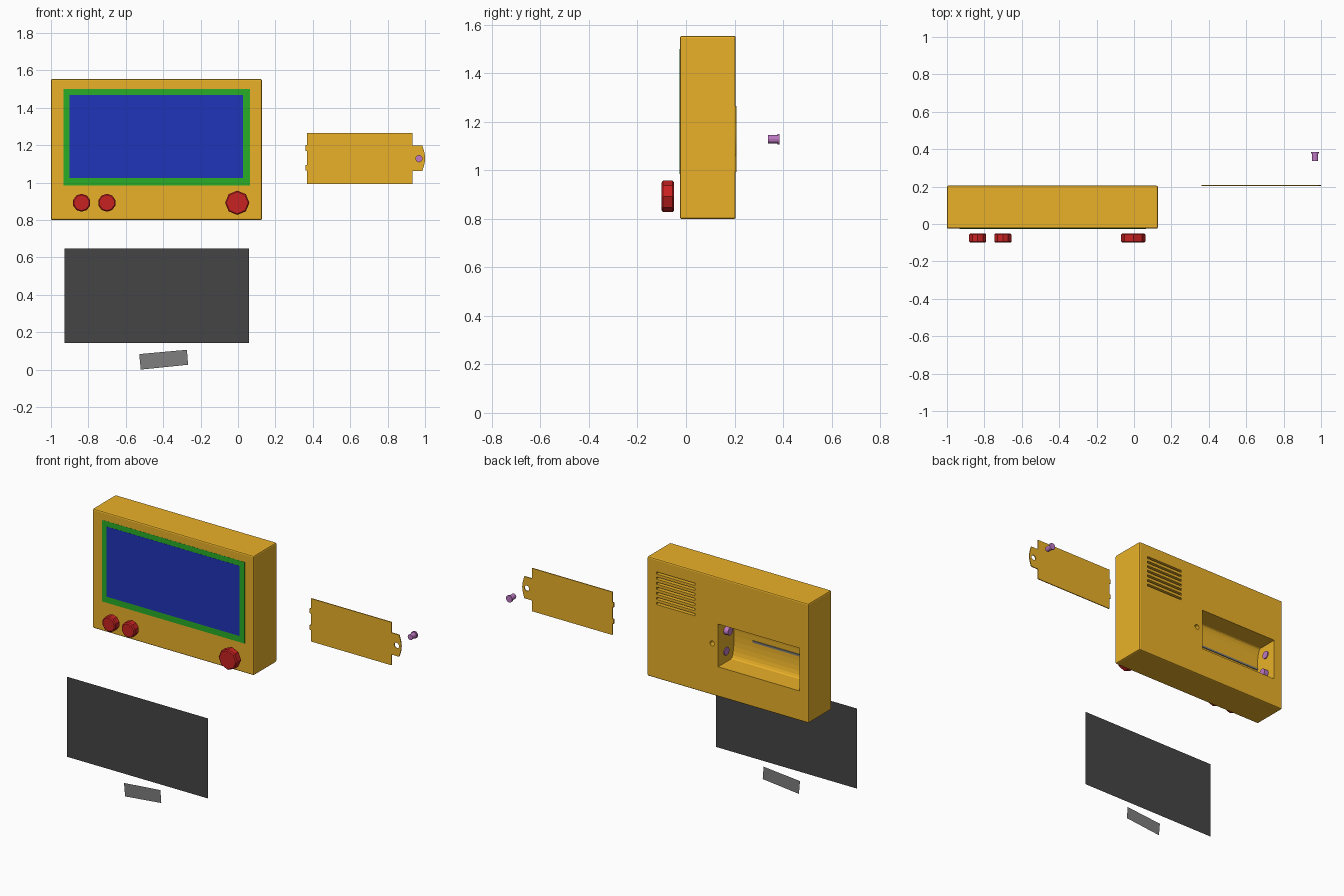
import bpy, bmesh, math
from mathutils import Vector

if "Cube" in bpy.data.objects:
    bpy.data.objects.remove(bpy.data.objects["Cube"])


def material(name, rgb):
    m = bpy.data.materials.new(name)
    m.diffuse_color = (*rgb, 1)
    m.use_nodes = True
    m.node_tree.nodes["Principled BSDF"].inputs["Base Color"].default_value = m.diffuse_color
    return m


YELLOW = material("yellow_plastic", (0.82, 0.44, 0.022))
GREEN = material("green_board", (0.022, 0.42, 0.022))
BLUE = material("blue_screen", (0.014, 0.034, 0.48))
RED = material("red_plastic", (0.58, 0.016, 0.016))
PURPLE = material("purple_metal", (0.52, 0.19, 0.55))
DARK = material("dark_glass", (0.06, 0.06, 0.06))
GREY = material("grey_foil", (0.21, 0.21, 0.21))


def finish(name, bm, mat):
    mesh = bpy.data.meshes.new(name)
    bm.to_mesh(mesh)
    bm.free()
    ob = bpy.data.objects.new(name, mesh)
    bpy.context.collection.objects.link(ob)
    if mat:
        mesh.materials.append(mat)
    return ob


def prism(name, pts, lo, hi, mat=None, axis='y', bevel=0, segments=1, caps_only=False):
    """Extrude a profile along y (points are x, z) or along x (points are y, z)."""
    place = (lambda p, t: (p[0], t, p[1])) if axis == 'y' else (lambda p, t: (t, p[0], p[1]))
    k = 1 if axis == 'y' else 0
    bm = bmesh.new()
    face = bm.faces.new([bm.verts.new(place(p, lo)) for p in pts])
    if hi != lo:
        ext = bmesh.ops.extrude_face_region(bm, geom=[face], use_keep_orig=True)
        verts = [g for g in ext['geom'] if isinstance(g, bmesh.types.BMVert)]
        shift = Vector((0, 0, 0))
        shift[k] = hi - lo
        bmesh.ops.translate(bm, verts=verts, vec=shift)
        bmesh.ops.recalc_face_normals(bm, faces=bm.faces)
    if bevel:
        edges = [e for e in bm.edges
                 if not caps_only or abs(e.verts[0].co[k] - e.verts[1].co[k]) < 1e-6]
        bmesh.ops.bevel(bm, geom=edges, offset=bevel, segments=segments,
                        profile=0.5, affect='EDGES')
    return finish(name, bm, mat)


def rect(x0, x1, z0, z1):
    return [(x0, z0), (x1, z0), (x1, z1), (x0, z1)]


def ring(a, b, r, n):
    return [(a + r * math.sin(2 * math.pi * i / n), b + r * math.cos(2 * math.pi * i / n))
            for i in range(n)]


def cut(target, cutters):
    """Subtract the cutters, then delete them."""
    bpy.context.view_layer.objects.active = target
    for c in cutters:
        c.hide_render = True
        mod = target.modifiers.new("cut", 'BOOLEAN')
        mod.operation, mod.solver, mod.object = 'DIFFERENCE', 'EXACT', c
        bpy.ops.object.modifier_apply(modifier=mod.name)
        bpy.data.objects.remove(c)


FRONT, BACK = -0.025, 0.205
X0, X1, Z0, Z1 = -0.937, -0.368, 0.988, 1.258      # battery bay
ZM = (Z0 + Z1) / 2

# Case with battery bay, screw hole and vents cut into the back
case = prism("case", rect(-1.0, 0.128, 0.799, 1.554), FRONT, BACK, YELLOW,
             bevel=0.008, segments=2)
arc = [(0.075 - 0.03 * math.sin(math.pi * i / 12), Z0 + (Z1 - Z0) * (0.5 - 0.5 * math.cos(math.pi * i / 12)))
       for i in range(13)]
cutters = [prism("bay_cutter", [(0.25, Z0)] + arc + [(0.25, Z1)], X0, X1, axis='x'),
           prism("hole_cutter", ring(-0.327, 1.125, 0.016, 16), 0.15, 0.25)]
for i in range(7):
    z = 1.466 - i * 0.032
    cutters.append(prism("vent_cutter", rect(-0.205, 0.064, z - 0.007, z + 0.007), 0.15, 0.25))
cut(case, cutters)

# Battery contacts: button and flat disc, swapped at the two ends
for side, x, d in (("right", X1, -1), ("left", X0, 1)):
    upper, lower = ZM + 0.066, ZM - 0.066
    zb, zd = (upper, lower) if d < 0 else (lower, upper)
    prism(side + "_button_contact", ring(0.125, zb, 0.025, 16), x, x + d * 0.03, PURPLE, 'x')
    prism(side + "_disc_contact", ring(0.125, zd, 0.025, 16), x, x + d * 0.006, PURPLE, 'x')

# Strip along the bay floor
prism("bay_strip", rect(X0, -0.5, ZM - 0.006, ZM + 0.006), 0.04, 0.05, GREY)

# Display, flush with the case front
prism("display_frame", rect(-0.932, 0.065, 0.985, 1.5), FRONT - 0.0008, -0.02, GREEN)
prism("display_screen", rect(-0.9, 0.028, 1.024, 1.467), FRONT - 0.0016, -0.021, BLUE)

# Knobs pulled off the front
for name, x, r, n in (("left_knob", -0.836, 0.048, 10), ("middle_knob", -0.701, 0.048, 10),
                      ("large_knob", -0.004, 0.065, 8)):
    prism(name, ring(x, 0.892, r, n), -0.1, -0.05, RED, bevel=0.006, caps_only=True)

# Battery cover: clips on the left, rounded screw tab on the right
outline = [(0.37, 0.993), (0.932, 0.993), (0.932, 1.061), (0.985, 1.061)]
outline += [(0.985 + 0.015 * math.sin(math.pi * i / 8), 1.061 + 0.138 * i / 8) for i in range(1, 8)]
outline += [(0.985, 1.199), (0.932, 1.199), (0.932, 1.265), (0.37, 1.265)]
for z in (1.185, 1.08):
    outline += [(0.37, z + 0.015), (0.36, z + 0.015), (0.36, z - 0.015), (0.37, z - 0.015)]
cover = prism("battery_cover", outline, 0.202, 0.208, YELLOW)
cut(cover, [prism("cover_hole_cutter", ring(0.968, 1.128, 0.017, 16), 0.15, 0.25)])

# Screw
prism("screw_shaft", ring(0.968, 1.128, 0.017, 16), 0.337, 0.379, PURPLE)
prism("screw_head", ring(0.968, 1.128, 0.022, 16), 0.377, 0.385, PURPLE)

# Loose window sheet and foil label in front
prism("window_sheet", rect(-0.928, 0.06, 0.142, 0.648), -0.385, -0.385, DARK)
prism("foil_label", [(-0.52, 0.0), (-0.267, 0.026), (-0.273, 0.106), (-0.528, 0.083)],
      -0.385, -0.385, GREY)
